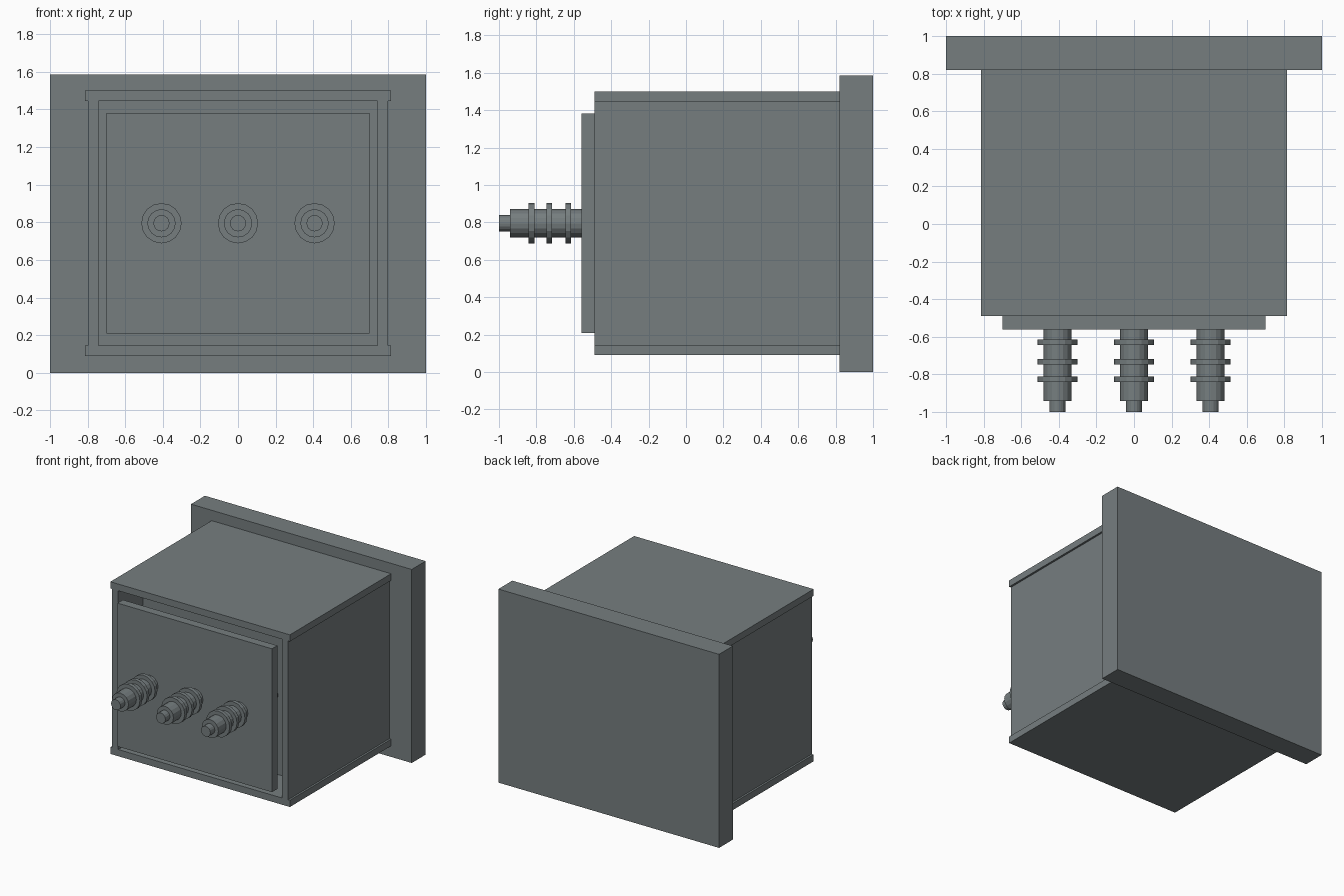
import bpy
import bmesh
from mathutils import Matrix, Vector

if "Cube" in bpy.data.objects:
    bpy.data.objects.remove(bpy.data.objects["Cube"], do_unlink=True)

grey = bpy.data.materials.new("slate grey")
grey.use_nodes = True
colour = (0.18, 0.207, 0.213, 1)
grey.diffuse_color = colour
grey.node_tree.nodes["Principled BSDF"].inputs["Base Color"].default_value = colour


def add_object(name, bm):
    bmesh.ops.recalc_face_normals(bm, faces=bm.faces)
    mesh = bpy.data.meshes.new(name)
    bm.to_mesh(mesh)
    bm.free()
    mesh.materials.append(grey)
    obj = bpy.data.objects.new(name, mesh)
    bpy.context.collection.objects.link(obj)
    return obj


def box(name, low, high):
    low, high = Vector(low), Vector(high)
    bm = bmesh.new()
    place = Matrix.Translation((low + high) / 2) @ Matrix.Diagonal((high - low).to_4d())
    bmesh.ops.create_cube(bm, size=1, matrix=place)
    return add_object(name, bm)


def lathe(name, profile, x, z, sides=16):
    """Closed solid of revolution along y from (radius, y) pairs."""
    bm = bmesh.new()
    verts = [bm.verts.new((r, y, 0)) for r, y in profile]
    edges = [bm.edges.new(pair) for pair in zip(verts, verts[1:])]
    bmesh.ops.spin(bm, geom=verts + edges, cent=(0, 0, 0), axis=(0, 1, 0),
                   angle=6.2831853, steps=sides)
    bmesh.ops.remove_doubles(bm, verts=bm.verts, dist=0.0005)
    bmesh.ops.translate(bm, verts=bm.verts, vec=(x, 0, z))
    return add_object(name, bm)


front, back = -0.49, 0.82

# Rear flange
box("rear_flange", (-1, back, 0), (1, 1, 1.585))

# Open-fronted housing
box("top_plate", (-0.813, front, 1.445), (0.813, back, 1.5))
box("bottom_plate", (-0.813, front, 0.09), (0.813, back, 0.145))
box("left_wall", (0.742, front, 0.145), (0.797, back, 1.445))
box("right_wall", (-0.797, front, 0.145), (-0.742, back, 1.445))
box("inner_back", (-0.742, -0.17, 0.145), (0.742, -0.12, 1.445))

# Front terminal panel, standing clear of the walls
box("terminal_panel", (-0.7, -0.56, 0.208), (0.7, front, 1.382))

# Ribbed insulators
core, rib, tip = 0.075, 0.107, 0.043
profile = [(0, -1), (tip, -1), (tip, -0.942), (core, -0.942)]
for y in (-0.826, -0.732, -0.629):
    profile += [(core, y - 0.015), (rib, y - 0.015), (rib, y + 0.015), (core, y + 0.015)]
profile += [(core, -0.17), (0, -0.17)]
for label, x in (("right", -0.407), ("middle", 0), ("left", 0.407)):
    lathe(label + "_insulator", profile, x, 0.795)
